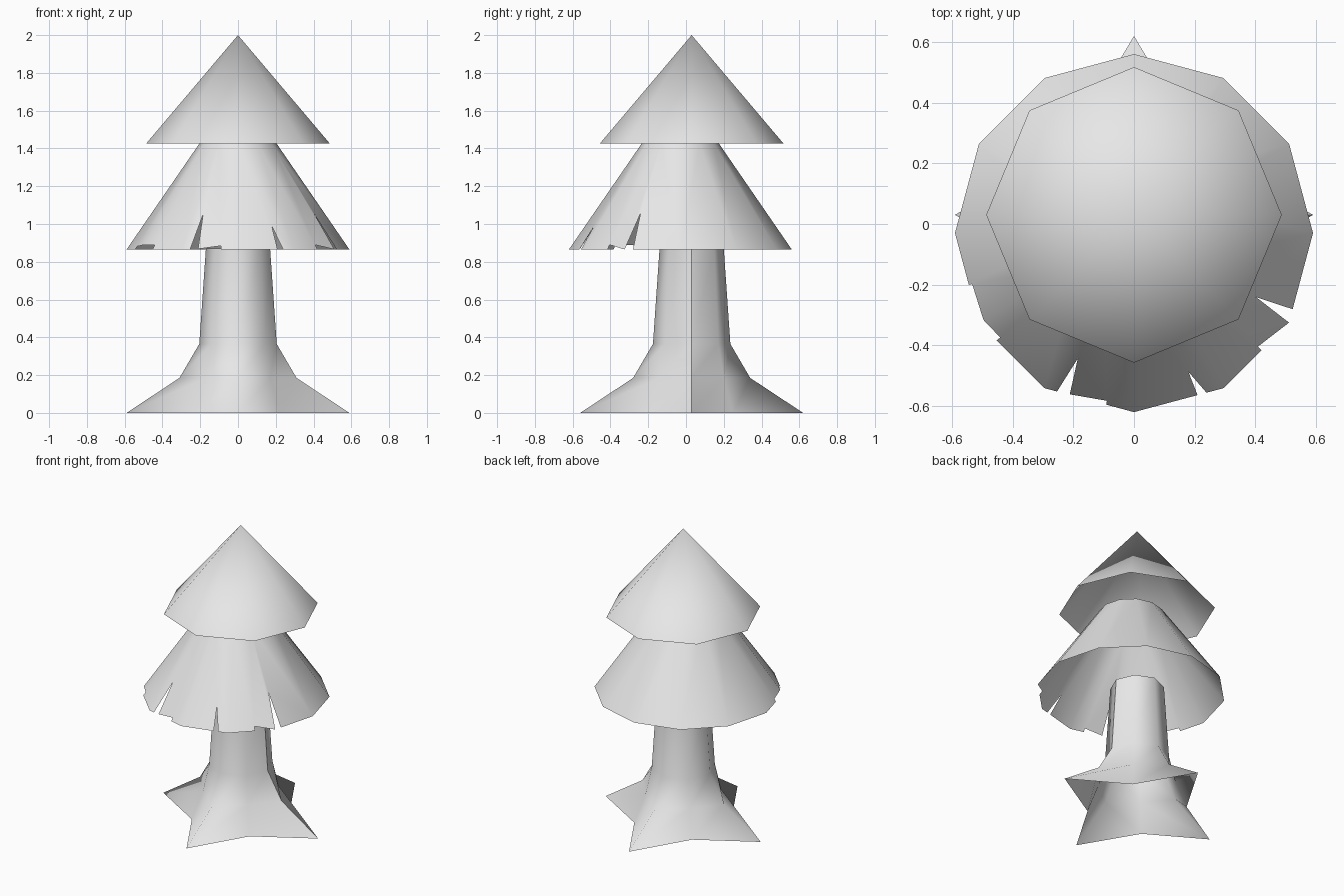
import bpy
from math import cos, sin, pi
from mathutils import Vector

cube = bpy.data.objects.get("Cube")
if cube:
    bpy.data.objects.remove(cube, do_unlink=True)

grey = bpy.data.materials.new("light_grey")
grey.use_nodes = True
colour = (0.8, 0.8, 0.8, 1)
grey.diffuse_color = colour
grey.node_tree.nodes["Principled BSDF"].inputs["Base Color"].default_value = colour


def polar(radius, turn, y, z):
    a = 2 * pi * turn
    return Vector((radius * cos(a), y + radius * sin(a), z))


def make_object(name, verts, faces):
    mesh = bpy.data.meshes.new(name)
    mesh.from_pydata(verts, [], faces)
    mesh.materials.append(grey)
    mesh.shade_smooth()
    obj = bpy.data.objects.new(name, mesh)
    bpy.context.collection.objects.link(obj)
    return obj


# Trunk: open eight-sided tube flaring into four roots, with a seam on the left
SIDES = 8
rings = [(0, 0.59, 0.31), (0.185, 0.31, 0.24), (0.365, 0.205, 0.2), (0.87, 0.17, 0.168)]
verts, faces = [], []
for z, root, valley in rings:
    for i in range(SIDES + 1):
        verts.append(polar(valley if i % 2 else root, i / SIDES, 0.03, z))
row = SIDES + 1
for r in range(len(rings) - 1):
    for i in range(SIDES):
        a = r * row + i
        faces.append((a, a + 1, a + row + 1, a + row))
make_object("trunk", verts, faces)

# Top foliage: hollow eight-sided cone
verts = [polar(0.487, i / SIDES, 0.03, 1.425) for i in range(SIDES)]
verts.append(Vector((0, 0.03, 2)))
make_object("top_foliage", verts, [(i, (i + 1) % SIDES, SIDES) for i in range(SIDES)])

# Lower foliage: hollow twelve-sided skirt, its front rim torn.
# Each tear is (position along the side, height up the side), per side.
PANELS = 12
tears = {
    6: [(0.58, 0), (0.58, 0.03)],
    7: [(0.27, 0.04), (0.27, 0)],
    8: [(0.14, 0), (0.2, 0.33), (0.28, 0.005), (0.69, 0.035), (0.69, 0)],
    9: [(0.71, 0), (0.71, 0.22), (0.81, 0)],
    10: [(0.58, 0), (0.58, 0.045)],
    11: [(0.08, 0.34), (0.15, 0)],
}
raised_corners = {7: 0.045}


def skirt_corner(i, height):
    low = polar(0.59, i / PANELS, -0.03, 0.865)
    high = polar(0.205, i / PANELS, -0.03, 1.425)
    return low.lerp(high, height)


verts = [skirt_corner(i, raised_corners.get(i, 0)) for i in range(PANELS)]
verts += [skirt_corner(i, 1) for i in range(PANELS)]
faces = []
for i in range(PANELS):
    j = (i + 1) % PANELS
    face = [i]
    for along, height in tears.get(i, []):
        face.append(len(verts))
        verts.append(skirt_corner(i, height).lerp(skirt_corner(j, height), along))
    faces.append(face + [j, PANELS + j, PANELS + i])
make_object("lower_foliage", verts, faces)
